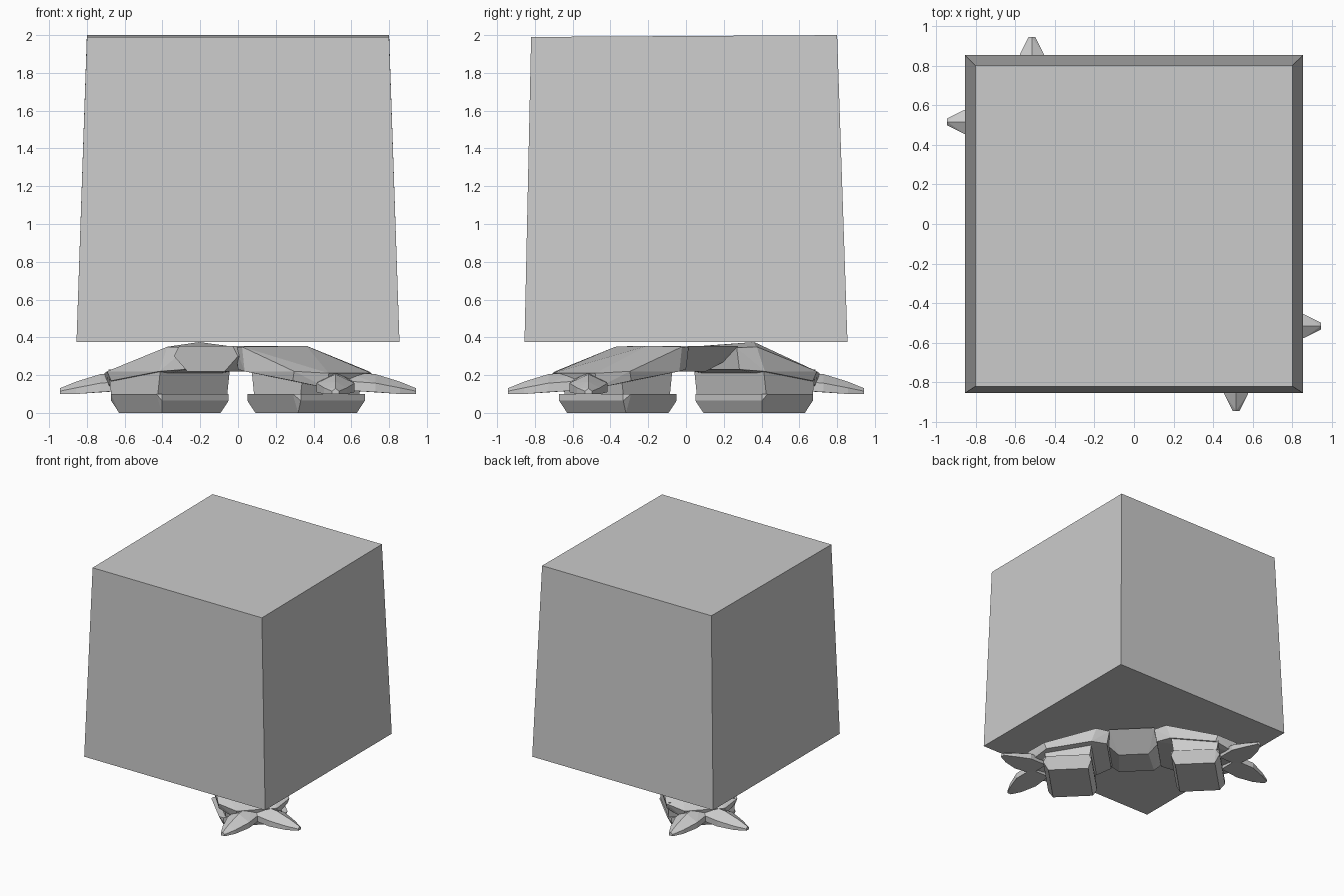
import bpy, bmesh
from math import radians
from mathutils import Matrix, Vector

if "Cube" in bpy.data.objects:
    bpy.data.objects.remove(bpy.data.objects["Cube"])

ROT = Matrix.Rotation(radians(-45), 4, 'Z')  # legs spread along a diagonal


def hull(name, pts, mirror=False, rotate=True):
    """Flat-faced convex solid around a few points."""
    bm = bmesh.new()
    for p in pts:
        v = Vector(p)
        if mirror:
            v.x = -v.x
        bm.verts.new(ROT @ v if rotate else v)
    res = bmesh.ops.convex_hull(bm, input=bm.verts)
    junk = {g for g in res["geom_interior"] + res["geom_unused"]
            if isinstance(g, bmesh.types.BMVert) and g.is_valid}
    bmesh.ops.delete(bm, geom=list(junk), context='VERTS')
    bmesh.ops.dissolve_limit(bm, angle_limit=radians(1), verts=bm.verts, edges=bm.edges)
    bmesh.ops.recalc_face_normals(bm, faces=bm.faces)
    me = bpy.data.meshes.new(name)
    bm.to_mesh(me)
    bm.free()
    ob = bpy.data.objects.new(name, me)
    bpy.context.collection.objects.link(ob)
    return ob


def both(pts):
    """Repeat points on both sides of the leg's centre line."""
    return [(u, s * v, z) for u, v, z in pts for s in (-1, 1)]


# Large tapered block
b = 0.855
hull("block", [(x, y, 0.375) for x in (-b, b) for y in (-b, b)]
     + [(x, -0.82, 1.99) for x in (-0.8, 0.8)]
     + [(x, 0.80, 2.0) for x in (-0.8, 0.8)], rotate=False)

# Pelvis bridging the two legs
pelvis = []
for s in (-1, 1):
    pelvis += [(s * 0.12, 0.03, 0.22), (s * 0.14, -0.24, 0.22), (s * 0.24, 0.12, 0.30),
               (s * 0.18, 0.21, 0.355), (s * 0.24, -0.24, 0.30), (s * 0.2, -0.24, 0.355)]
hull("pelvis", pelvis)

for side, m in (("right", False), ("left", True)):
    peak = 0.375 if m else 0.355
    # Sole with tapered edge
    hull(side + "_sole", both([(0.32, 0.25, 0.1), (0.34, 0.27, 0.1), (0.68, 0.27, 0.1),
                               (0.71, 0.24, 0.1), (0.32, 0.25, 0.065), (0.71, 0.24, 0.065),
                               (0.35, 0.22, 0), (0.67, 0.22, 0)]), m)
    # Ankle block over the sole
    w = 0.26 if m else 0.22
    hull(side + "_ankle", both([(0.34, w, 0.1), (0.69, w, 0.1), (0.32, w, 0.24),
                                (0.71, w, 0.23)]), m)
    # Faceted thigh sloping outward
    hull(side + "_thigh", both([(0.18, 0.2, 0.345), (0.28, 0.25, 0.35), (0.2, 0.2, 0.23),
                                (0.32, 0.27, 0.22), (0.70, 0.28, 0.22), (0.68, 0.27, 0.17),
                                (0.84, 0.16, 0.21), (0.82, 0.15, 0.13)])
         + [(0.40, 0.11, peak)], m)
    # Two splayed toe claws
    for label, s in (("front", -1), ("back", 1)):
        along = Vector((0.707, s * 0.707, 0))
        across = Vector((-s * 0.707, 0.707, 0))
        base = Vector((0.76, s * 0.03, 0))
        pts = []
        for d, half, lo, hi in ((0, 0.09, 0.12, 0.22), (0.17, 0.10, 0.11, 0.205),
                                (0.3, 0.06, 0.1, 0.165), (0.385, 0.018, 0.1, 0.13)):
            c = base + along * d
            pts += [c + across * h + Vector((0, 0, z))
                    for h, z in ((-half, lo), (half, lo), (-half, (lo + hi) / 2),
                                 (half, (lo + hi) / 2), (0, hi))]
        hull(f"{side}_{label}_toe", pts, m)
